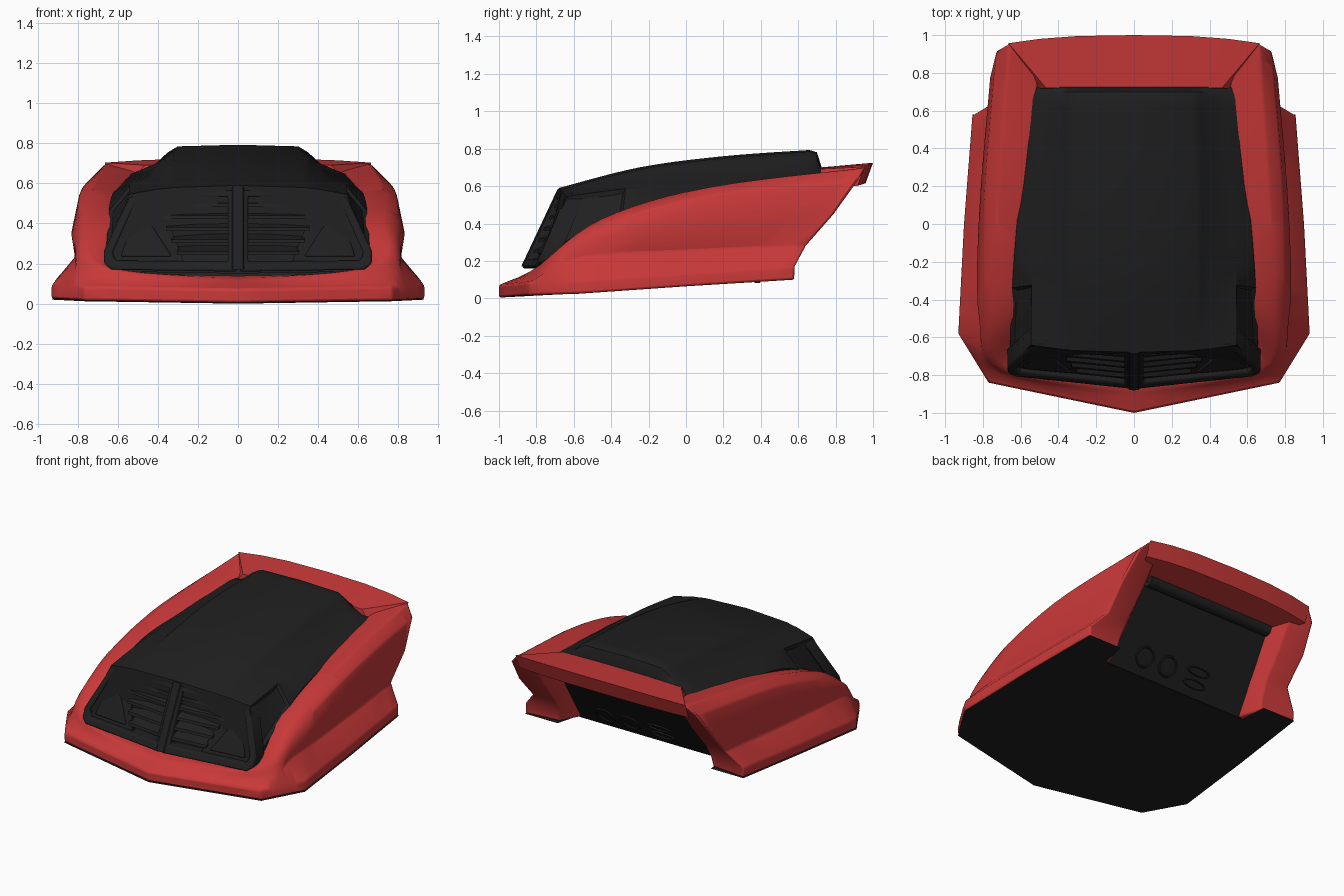
import bpy, bmesh, math
from mathutils import Vector as V

if "Cube" in bpy.data.objects:
    bpy.data.objects.remove(bpy.data.objects["Cube"])


def material(name, col):
    m = bpy.data.materials.new(name)
    m.diffuse_color = (*col, 1)
    m.use_nodes = True
    m.node_tree.nodes["Principled BSDF"].inputs["Base Color"].default_value = m.diffuse_color
    return m


RED = material("red_paint", (0.58, 0.04, 0.04))
BLACK = material("black_plastic", (0.014, 0.014, 0.014))


def finish(obj, mat, angle=35, bevel=0):
    obj.data.materials.clear()
    obj.data.materials.append(mat)
    bpy.ops.object.select_all(action='DESELECT')
    obj.select_set(True)
    bpy.context.view_layer.objects.active = obj
    bpy.ops.object.shade_smooth_by_angle(angle=math.radians(angle))
    if bevel:
        b = obj.modifiers.new("soft_edges", 'BEVEL')
        b.width, b.segments, b.limit_method = bevel, 2, 'ANGLE'
        b.angle_limit = math.radians(40)


def build(name, verts, faces, mat, mirror=True, angle=35, bevel=0, edit=None):
    """Mesh from points and faces, copied to the other side of x = 0."""
    bm = bmesh.new()
    for s in ((1, -1) if mirror else (1,)):
        vs = [bm.verts.new((s * p[0], p[1], p[2])) for p in verts]
        for f in faces:
            bm.faces.new([vs[i] for i in f])
    bmesh.ops.remove_doubles(bm, verts=bm.verts, dist=0.0005)
    bmesh.ops.recalc_face_normals(bm, faces=bm.faces)
    if edit:
        edit(bm)
    me = bpy.data.meshes.new(name)
    bm.to_mesh(me)
    bm.free()
    o = bpy.data.objects.new(name, me)
    bpy.context.collection.objects.link(o)
    finish(o, mat, angle, bevel)
    return o


def spline(pts, n=6, smooth=True):
    """Sample a curve (or straight polyline) through the points."""
    p = [V(q) for q in pts]
    out = []
    for i in range(len(p) - 1):
        a, b = p[i], p[i + 1]
        m0 = (b - p[max(i - 1, 0)]) / 2
        m1 = (p[min(i + 2, len(p) - 1)] - a) / 2
        for k in range(n):
            t = k / n
            if smooth:
                out.append(a * (2*t**3 - 3*t*t + 1) + m0 * (t**3 - 2*t*t + t)
                           + b * (3*t*t - 2*t**3) + m1 * (t**3 - t*t))
            else:
                out.append(a.lerp(b, t))
    return out + [p[-1]]


def grid_faces(rows, cols, ring):
    fs = []
    for r in range(rows if ring else rows - 1):
        r2 = (r + 1) % rows
        fs += [(r*cols + c, r*cols + c + 1, r2*cols + c + 1, r2*cols + c) for c in range(cols - 1)]
    return fs


# Red shell: rails run from the front tip, round the corner, to the rear
bottom = [(0, -1, .004), (.77, -.84, .016), (.93, -.58, .024), (.9, 0, .064), (.855, .58, .1)]
skirt = [(x, y, z + .068) for x, y, z in bottom]
waist = [(0, -.93, .1), (.72, -.79, .12), (.81, -.55, .22), (.79, 0, .25), (.755, .64, .28)]
wall = [(0, -.9, .11), (.70, -.78, .16), (.82, -.5, .31), (.82, .05, .39), (.76, .79, .45)]
upper = [(0, -.88, .12), (.69, -.775, .18), (.79, -.47, .385), (.79, .15, .555), (.728, .92, .63)]
crest = [(0, -.86, .125), (.67, -.77, .19), (.73, -.45, .425), (.72, .12, .595), (.66, .96, .70)]
in_top = [(0, -.78, .14), (.6, -.73, .18), (.62, -.42, .42), (.58, .1, .57), (.5, .8, .66)]
in_low = [(0, -.7, .02), (.55, -.6, .03), (.6, -.4, .04), (.56, -.05, .07), (.54, .40, .09)]
rails = [spline(bottom, smooth=False), spline(skirt, smooth=False)]
rails += [spline(r) for r in (waist, wall, upper, crest)]
hi, lo = spline(in_top), spline(in_low)
N, C = len(rails), len(hi)
rails += [[a.lerp(b, i / (N - 1)) for a, b in zip(hi, lo)] for i in range(N)]
faces = grid_faces(2 * N, C, True)
points = [p for r in rails for p in r]
# rear feet: back face, then an inner wall running forward to the rear panel
end = [r * C + C - 1 for r in range(2 * N)]
mid = len(points)
for j in range(N):
    a, b = points[end[j]], points[end[2*N-1-j]]
    points.append(V((b.x + .06, a.y + (b.y - a.y) * .15, a.z)))
for j in range(N - 1):
    faces.append((end[j], end[j+1], mid + j + 1, mid + j))
    faces.append((mid + j, mid + j + 1, end[2*N-2-j], end[2*N-1-j]))
faces.append((end[N-1], mid + N - 1, end[N]))
faces.append((end[0], mid, end[2*N-1]))
build("outer_shell", points, faces, RED, angle=50, bevel=.012)

# Red bridge across the rear
bridge = []
for x, d in ((0, 0), (.3, -.005), (.5, -.02), (.665, -.043)):
    bridge += [(x * .7, .72, .70 + d * .2), (x, 1 + d, .725 + d * .5),
               (x, .96 + d, .615 + d * .3), (x * .85, .71, .575)]
build("rear_bridge", bridge, [(i*4 + j, i*4 + (j+1) % 4, i*4 + 4 + (j+1) % 4, i*4 + 4 + j)
      for i in range(3) for j in range(4)] + [(12, 13, 14, 15)], RED)

# Black floor following the lower edge, notched between the rear feet
low = [V((p.x, p.y, p.z - .004)) for p in rails[0]]
floor = low + [V((min(p.x, .6), p.y, p.z)) for p in low]
floor += [V((min(p.x, .57), min(p.y, .4), min(p.z, .085))) for p in low]
floor += [V((0, min(p.y, .4), min(p.z, .085))) for p in low]
build("floor_panel", floor, grid_faces(4, C, False), BLACK)

# Black hood: raised centre, step, shoulder, and sides sinking into the shell
hood_rails = [
    [(0, -.68, .59), (0, -.25, .70), (0, .2, .76), (0, .66, .793)],
    [(.32, -.67, .58), (.32, -.25, .69), (.32, .2, .75), (.3, .66, .785)],
    [(.36, -.665, .575), (.36, -.25, .67), (.36, .2, .73), (.35, .66, .755)],
    [(.41, -.66, .57), (.41, -.25, .625), (.41, .2, .675), (.41, .66, .70)],
    [(.545, -.64, .545), (.54, -.25, .595), (.51, .2, .635), (.48, .66, .67)],
    [(.66, -.76, .22), (.64, -.25, .50), (.60, .2, .58), (.54, .66, .645)],
    [(.6, -.72, .16), (.58, -.25, .3), (.55, .2, .4), (.5, .66, .55)],
    [(0, -.74, .15), (0, -.25, .3), (0, .2, .4), (0, .66, .55)]]
hood = []
for i, r in enumerate(hood_rails):
    x, y, z = r[-1]
    s = spline(r)
    if i < 5:
        s += [V((x, .70, z - .012)), V((x * .98, .73, .685 if i < 4 else .65))]
    else:
        s += [V((x, .70, z)), V((x, .73, z))]
    hood.append(s)
H = len(hood[0])


def sink_side_panel(bm):
    sel = [f for f in bm.faces if (c := f.calc_center_median()).y < -.3 and abs(c.x) > .5
           and abs(f.normal.x) > .4 and c.z > .3 + (c.y + .65) * .45]
    bmesh.ops.inset_region(bm, faces=sel, thickness=.022, depth=-.015)


build("hood", [p for r in hood for p in r], grid_faces(len(hood), H, False)
      + [tuple(r * H for r in range(len(hood))), tuple(r * H + H - 1 for r in range(len(hood)))],
      BLACK, angle=30, edit=sink_side_panel)


# Grille: outlines are drawn in x, z and laid on the sloping front
def g(x, z, d=0):
    return (x, -.69 - (.56 - z) * .47 + .1 * x + d, z)


def plate(name, outline, d0, d1, bevel=0):
    n = len(outline)
    vs = [g(x, z, d) for d in (d0, d1) for x, z in outline]
    fs = [tuple(range(n)), tuple(range(n, 2 * n))]
    fs += [(i, (i+1) % n, n + (i+1) % n, n + i) for i in range(n)]
    build(name, vs, fs, BLACK, bevel=bevel)


outer = [(.012, .57), (.50, .56), (.545, .53), (.67, .26), (.668, .2), (.63, .17), (.012, .16)]
inner = [(.05, .535), (.48, .53), (.51, .51), (.625, .26), (.62, .23), (.60, .215), (.05, .21)]
n = len(outer)
verts = [g(x, z, d) for d in (0, .09) for o in (outer, inner) for x, z in o]
faces = []
for i in range(n):
    j = (i + 1) % n
    for a, b in ((0, n), (n, 3*n), (3*n, 2*n), (2*n, 0)):
        faces.append((a + i, a + j, b + j, b + i))
build("grille_frame", verts, faces, BLACK, bevel=.01)
plate("grille_backing", outer, .08, .1)
plate("grille_side_panel", [(.40, .54), (.50, .54), (.63, .25), (.61, .21), (.27, .21)], .03, .06)
plate("grille_side_facet", [(.5, .50), (.585, .235), (.33, .235)], .015, .04, .008)

# Louvres, tilted, ending at the slanted side panel
verts, faces = [], []
for k in range(5):
    z = .255 + k * .06
    xo = .29 + (z - .22) * .43
    b = len(verts)
    for x in (.045, xo):
        verts += [g(x, z - .012, .015), g(x, z + .004, .015), g(x, z + .035, .075), g(x, z + .02, .075)]
    faces += [(b + i, b + (i+1) % 4, b + 4 + (i+1) % 4, b + 4 + i) for i in range(4)]
    faces += [(b, b+1, b+2, b+3), (b+4, b+5, b+6, b+7)]
build("grille_louvres", verts, faces, BLACK)

# Centre post
post = [(x, g(0, z)[1] + d, z) for z in (.17, .585)
        for x, d in ((0, -.008), (.025, -.004), (.045, .02), (.045, .09), (0, .09))]
build("grille_centre_post", post, [(i, i+1, i+6, i+5) for i in range(4)]
      + [(0, 1, 2, 3, 4), (5, 6, 7, 8, 9)], BLACK)

# Rear panel with its ledge, two round ports and two slots
SL = .32 / .48
build("rear_panel", [(x, .40 + (z - .09) * SL + d, z) for x in (-.56, .56) for z in (.083, .59) for d in (0, -.03)],
      [(0, 2, 6, 4), (1, 3, 7, 5), (0, 1, 3, 2), (4, 5, 7, 6), (0, 1, 5, 4), (2, 3, 7, 6)], BLACK, mirror=False)
bpy.ops.mesh.primitive_cylinder_add(vertices=20, radius=.04, depth=1.0, location=(0, .735, .565),
                                    rotation=(0, math.pi / 2, 0))
bpy.context.object.name = "rear_ledge"
finish(bpy.context.object, BLACK)
for name, x, z, sx, sy in (("round_port", .3, .19, 1, 1), ("round_port", .11, .19, 1, 1),
                           ("slot_port", -.13, .155, 1.3, .4), ("slot_port", -.13, .225, 1.3, .4)):
    bpy.ops.mesh.primitive_torus_add(major_segments=28, minor_segments=8, major_radius=.065, minor_radius=.009,
                                     location=(x, .402 + (z - .09) * SL, z),
                                     rotation=(math.pi / 2 - math.atan(SL), 0, 0))
    o = bpy.context.object
    o.name, o.scale = name, (sx, sy, 1)
    finish(o, BLACK)
